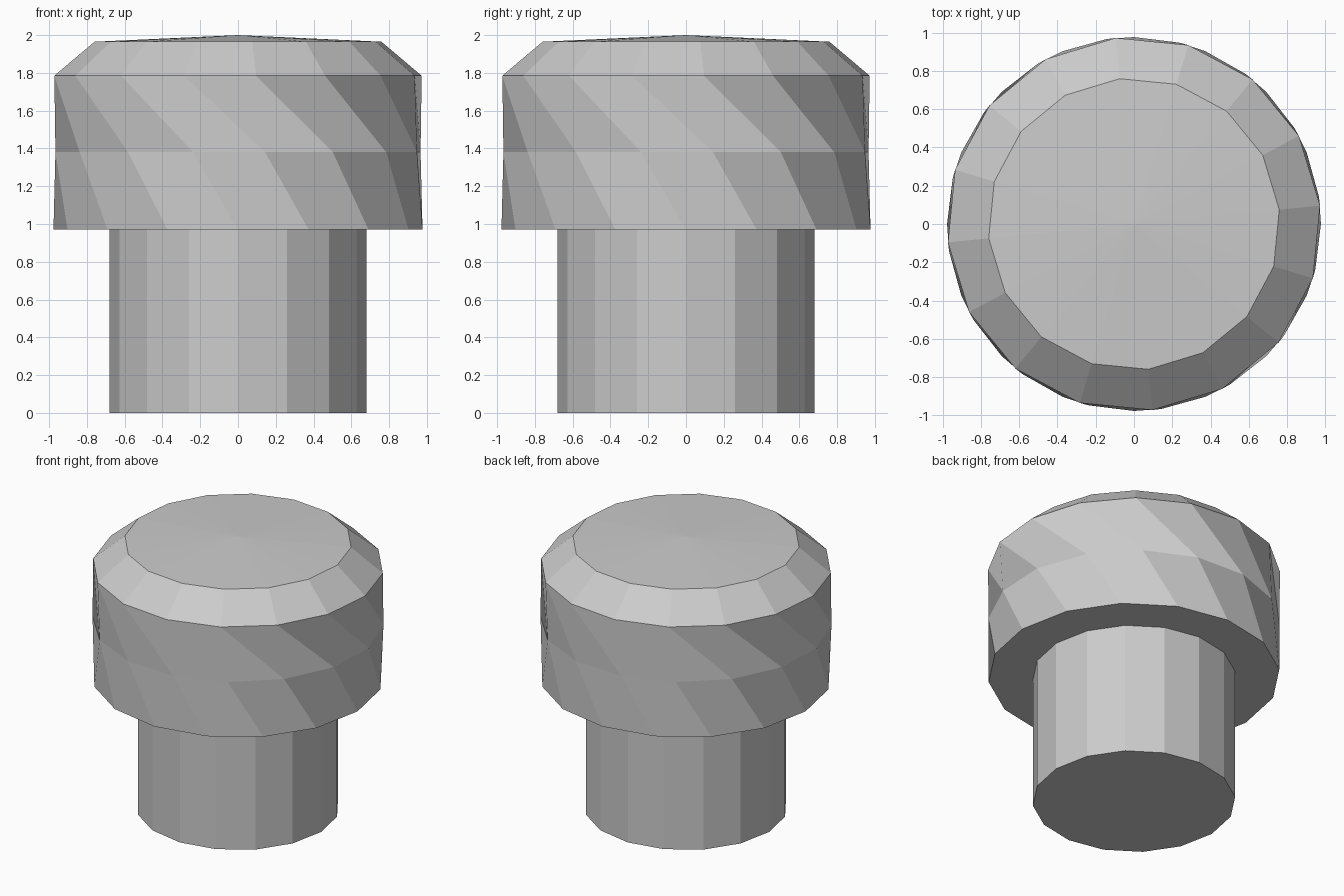
import bpy, bmesh, math

if "Cube" in bpy.data.objects:
    bpy.data.objects.remove(bpy.data.objects["Cube"])

SIDES = 16
STEP = 360 / SIDES


def turned_part(name, rings, apex_z=None):
    """Stack rings of (radius, z, twist in degrees); cap the bottom, close top flat or to an apex."""
    bm = bmesh.new()
    loops = []
    for radius, z, twist in rings:
        angles = [math.radians(i * STEP + twist) for i in range(SIDES)]
        loops.append([bm.verts.new((radius * math.cos(a), radius * math.sin(a), z)) for a in angles])
    for low, high in zip(loops, loops[1:]):
        for i in range(SIDES):
            j = (i + 1) % SIDES
            bm.faces.new((low[i], low[j], high[j], high[i]))
    bm.faces.new(loops[0][::-1])
    if apex_z is None:
        bm.faces.new(loops[-1])
    else:
        apex = bm.verts.new((0, 0, apex_z))
        for i in range(SIDES):
            bm.faces.new((loops[-1][i], loops[-1][(i + 1) % SIDES], apex))
    mesh = bpy.data.meshes.new(name)
    bm.to_mesh(mesh)
    bm.free()
    obj = bpy.data.objects.new(name, mesh)
    bpy.context.collection.objects.link(obj)
    return obj


# Straight stem
turned_part("stem", [(0.68, 0, 0), (0.68, 0.97, 0)])

# Twisted grip with chamfered rim and slightly domed top
mid_twist, top_twist = -STEP * 0.625, -STEP * 1.75
turned_part("twisted_cap", [
    (0.977, 0.97, 0),
    (0.977, 1.38, mid_twist),
    (0.977, 1.785, top_twist),
    (0.763, 1.965, top_twist),
], apex_z=2.0)
